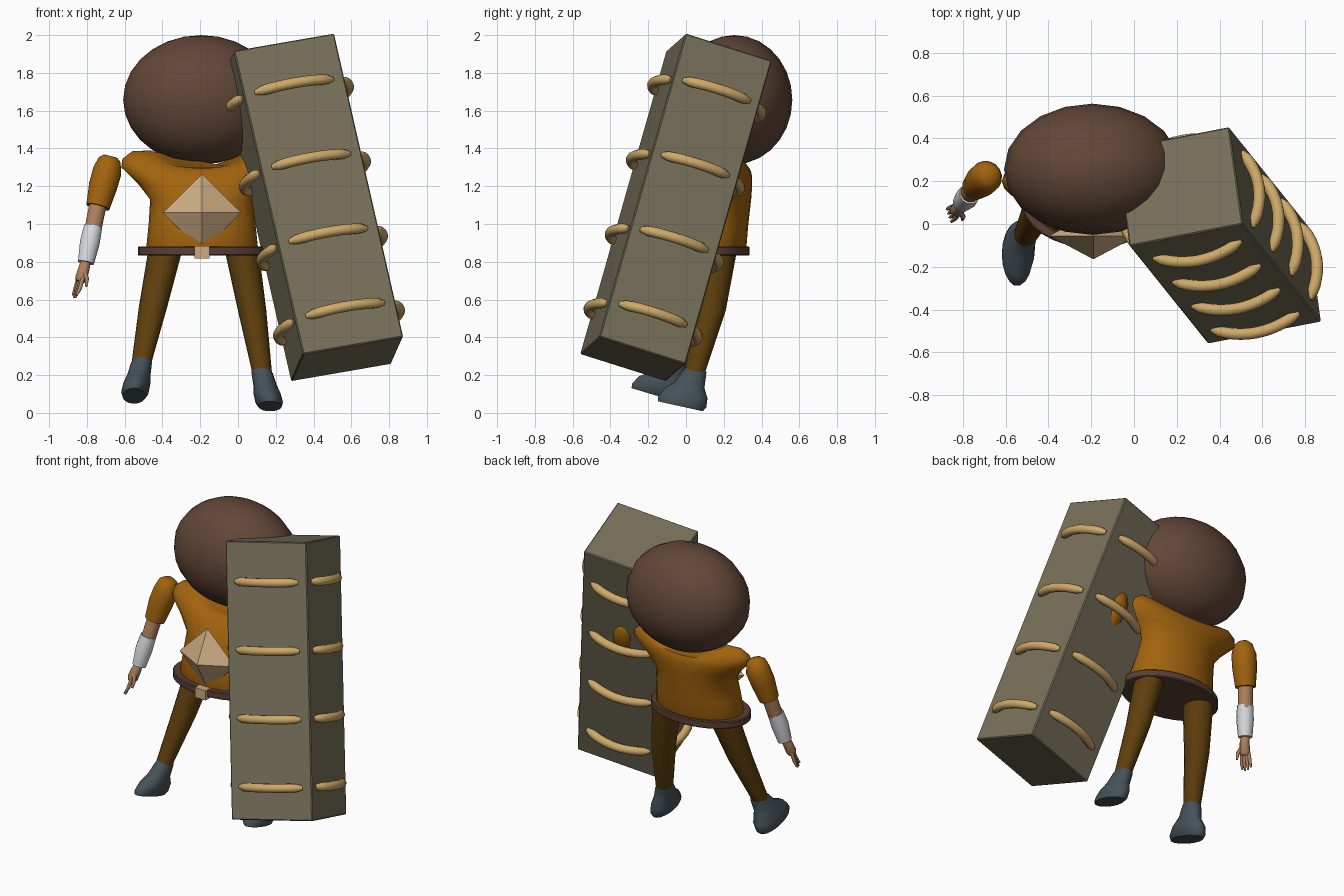
import bpy, bmesh, math
from mathutils import Vector, Matrix

cube = bpy.data.objects.get("Cube")
if cube:
    bpy.data.objects.remove(cube)


def material(name, r, g, b):
    m = bpy.data.materials.new(name)
    m.use_nodes = True
    m.diffuse_color = (r, g, b, 1)
    m.node_tree.nodes["Principled BSDF"].inputs["Base Color"].default_value = (r, g, b, 1)
    return m


HAIR = material("dark_brown", 0.122, 0.062, 0.038)
STONE = material("grey_olive", 0.18, 0.16, 0.1)
ROPE = material("straw", 0.62, 0.40, 0.14)
GEM = material("pale_tan", 0.60, 0.41, 0.22)
SHIRT = material("orange", 0.36, 0.125, 0.004)
TROUSER = material("ochre_brown", 0.115, 0.05, 0.004)
BOOT = material("slate", 0.06, 0.085, 0.10)
SKIN = material("skin", 0.42, 0.22, 0.11)
CUFF = material("white", 0.68, 0.70, 0.72)
LEATHER = material("belt_brown", 0.10, 0.05, 0.035)


def finish(name, bm, mat, angle=40):
    bmesh.ops.recalc_face_normals(bm, faces=bm.faces)
    mesh = bpy.data.meshes.new(name)
    bm.to_mesh(mesh)
    bm.free()
    mesh.materials.append(mat)
    ob = bpy.data.objects.new(name, mesh)
    bpy.context.collection.objects.link(ob)
    if angle:
        bpy.ops.object.select_all(action='DESELECT')
        ob.select_set(True)
        bpy.context.view_layer.objects.active = ob
        bpy.ops.object.shade_smooth_by_angle(angle=math.radians(angle))
    return ob


def skin_rings(bm, rings):
    """Bridge equal vertex rings and cap both ends."""
    loops = [[bm.verts.new(p) for p in ring] for ring in rings]
    n = len(loops[0])
    for a, b in zip(loops, loops[1:]):
        for i in range(n):
            j = (i + 1) % n
            bm.faces.new((a[i], a[j], b[j], b[i]))
    bm.faces.new(loops[0][::-1])
    bm.faces.new(loops[-1])


def stack(name, mat, rings, n=24, slope=0, angle=40):
    """Ellipses (cx, cy, z, rx, ry, dip): slope tilts along y, dip lowers front and back."""
    bm = bmesh.new()
    out = []
    for cx, cy, z, rx, ry, dip in rings:
        ring = []
        for i in range(n):
            a = math.tau * i / n
            dy = ry * math.sin(a)
            ring.append((cx + rx * math.cos(a), cy + dy,
                         z + slope * dy - dip * math.sin(a) ** 2))
        out.append(ring)
    skin_rings(bm, out)
    return finish(name, bm, mat, angle)


def tube(name, mat, path, n=12):
    """Round tube through (x, y, z, radius) points."""
    bm = bmesh.new()
    pts = [Vector(p[:3]) for p in path]
    out = []
    for i, p in enumerate(pts):
        t = pts[min(i + 1, len(pts) - 1)] - pts[max(i - 1, 0)]
        side = t.cross(Vector((0.3, 1, 0.1))).normalized()
        up = side.cross(t).normalized()
        out.append([p + path[i][3] * (math.cos(math.tau * k / n) * side
                    + math.sin(math.tau * k / n) * up) for k in range(n)])
    skin_rings(bm, out)
    return finish(name, bm, mat, 50)


# Leaning stone pillar, in its own frame
W, D, H = 0.548, 0.482, 1.71
up = Vector((-0.365, 0.455, 1.6)).normalized()
right = Vector((0.525, 0.10, 0.085))
right = (right - right.dot(up) * up).normalized()
frame = Matrix((right, up.cross(right), up)).transposed().to_4x4()
frame.translation = (0.395, -0.053, 1.088)
bm = bmesh.new()
bmesh.ops.create_cube(bm, size=1, matrix=frame @ Matrix.Diagonal((W, D, H, 1)))
pillar = finish("pillar", bm, STONE, 0)
bevel = pillar.modifiers.new("bevel", 'BEVEL')
bevel.width = 0.006
bevel.segments = 1

# Bowed rungs on all four sides
SIDES = {"front": (0, -1, W, D), "right": (1, 0, D, W),
         "back": (0, 1, W, D), "left": (-1, 0, D, W)}
for side, (nx, ny, width, depth) in SIDES.items():
    for level in range(4):
        path = []
        for k in range(13):
            s = k / 6 - 1
            along = s * width * 0.385
            out = depth / 2 + 0.058 * (1 - s * s) - 0.002
            p = frame @ Vector((nx * out - ny * along, ny * out + nx * along,
                                0.608 - 0.42 * level))
            path.append((*p, 0.028 * (1 - 0.5 * abs(s) ** 10)))
        tube(f"rung_{side}_{level + 1}", ROPE, path, 10)

# Large round head
bm = bmesh.new()
bmesh.ops.create_uvsphere(bm, u_segments=20, v_segments=14, radius=1,
    matrix=Matrix.Translation((-0.195, 0.256, 1.658)) @ Matrix.Diagonal((0.413, 0.307, 0.342, 1)))
finish("head", bm, HAIR, 60)

# Torso with a scooped neckline, and belt
CX = -0.19
stack("torso", SHIRT, [(CX, cy, z, rx, ry, dip) for cy, z, rx, ry, dip in (
    (0.12, 0.838, 0.28, 0.185, 0), (0.12, 0.88, 0.295, 0.2, 0), (0.135, 1.0, 0.283, 0.195, 0),
    (0.16, 1.13, 0.275, 0.185, 0), (0.18, 1.22, 0.345, 0.17, 0.02),
    (0.2, 1.30, 0.428, 0.15, 0.05), (0.21, 1.345, 0.422, 0.135, 0.07),
    (0.22, 1.385, 0.37, 0.115, 0.09), (0.225, 1.39, 0.27, 0.08, 0.1))], 28, 0, 60)
stack("belt", LEATHER, [(CX, 0.112, z, 0.34 - i, 0.225 - i, 0) for z, i in (
    (0.832, 0.006), (0.838, 0), (0.876, 0), (0.882, 0.006))], 32)

# Chest gem and buckle
bm = bmesh.new()
for axis, r in enumerate((0.207, 0.11, 0.205)):
    for s in (-1, 1):
        p = Vector((CX, -0.055, 1.06))
        p[axis] += s * r
        bm.verts.new(p)
bmesh.ops.convex_hull(bm, input=bm.verts)
finish("chest_gem", bm, GEM, 0)
bm = bmesh.new()
bmesh.ops.create_cube(bm, size=1,
    matrix=Matrix.Translation((CX, -0.1, 0.85)) @ Matrix.Diagonal((0.08, 0.06, 0.065, 1)))
finish("buckle", bm, GEM, 0)

# Legs and boots
for name, hip, knee, ankle, sole, length, slope in (
        ("right", (-0.385, 0.15, 0.86), (-0.45, 0.06, 0.56), (-0.512, -0.06, 0.26),
         (-0.55, -0.152, 0.09), 0.148, -0.3),
        ("left", (0.02, 0.17, 0.86), (0.075, 0.13, 0.54), (0.128, 0.045, 0.21),
         (0.17, -0.03, 0.035), 0.13, -0.22)):
    stack(name + "_leg", TROUSER, [(*hip, 0.09, 0.1, 0), (*knee, 0.075, 0.08, 0),
          (*ankle, 0.052, 0.055, 0)], 16, 0, 60)
    a, s = Vector(ankle), Vector(sole)
    rings = []
    for t, rx, ry in ((-0.12, 0.05, 0.055), (0, 0.056, 0.062), (0.35, 0.062, 0.08),
                      (0.62, 0.072, length * 0.9), (0.88, 0.073, length),
                      (1, 0.062, length * 0.93)):
        rings.append((*a.lerp(s, t), rx, ry, 0))
    stack(name + "_boot", BOOT, rings, 18, slope, 50)

# Arms: right one hangs free, left sleeve is buried in the pillar
tube("right_sleeve", SHIRT, [(-0.675, 0.225, 1.36, 0.035), (-0.68, 0.225, 1.34, 0.06),
     (-0.692, 0.22, 1.28, 0.077), (-0.715, 0.20, 1.2, 0.076), (-0.742, 0.175, 1.09, 0.063)], 16)
tube("right_forearm", SKIN, [(-0.74, 0.177, 1.11, 0.047), (-0.77, 0.14, 0.96, 0.046),
     (-0.80, 0.1, 0.8, 0.032)])
tube("right_cuff", CUFF, [(-0.767, 0.142, 0.985, 0.05), (-0.785, 0.12, 0.9, 0.054),
     (-0.805, 0.098, 0.795, 0.044)])
tube("right_hand", SKIN, [(-0.805, 0.1, 0.81, 0.026), (-0.815, 0.08, 0.765, 0.031),
     (-0.83, 0.065, 0.715, 0.033), (-0.836, 0.06, 0.695, 0.024)], 10)
for k in range(4):
    o = (k - 1.5) * 0.013
    tube(f"finger_{k + 1}", SKIN, [(-0.833 + o * 0.6, 0.063 - o, 0.715, 0.011),
         (-0.85 + o * 0.6, 0.05 - o * 1.3, 0.655, 0.011),
         (-0.865 + o * 0.5, 0.04 - o * 1.5, 0.603 + abs(o), 0.006)], 8)
tube("thumb", SKIN, [(-0.815, 0.06, 0.75, 0.014), (-0.80, 0.035, 0.71, 0.012),
     (-0.803, 0.02, 0.67, 0.007)], 8)
tube("left_sleeve", SHIRT, [(0.295, 0.205, 1.36, 0.035), (0.3, 0.205, 1.34, 0.06),
     (0.312, 0.2, 1.28, 0.077), (0.33, 0.17, 1.2, 0.076), (0.35, 0.11, 1.09, 0.063)], 16)
